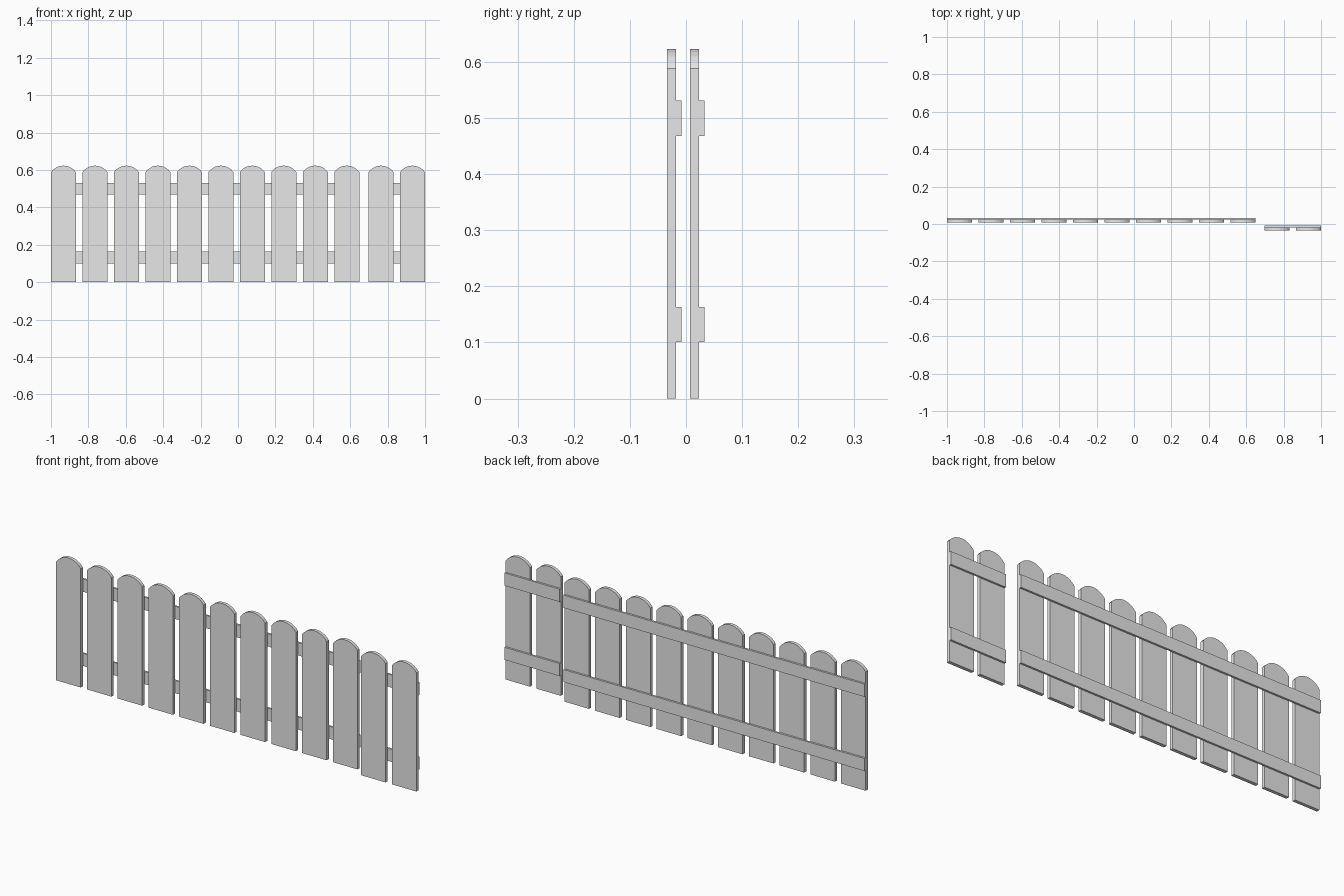
import bpy
import bmesh
import math

if "Cube" in bpy.data.objects:
    bpy.data.objects.remove(bpy.data.objects["Cube"])

# One plain colour for the whole fence
grey = bpy.data.materials.new("light grey")
grey.diffuse_color = (0.8, 0.8, 0.8, 1)
grey.use_nodes = True
grey.node_tree.nodes["Principled BSDF"].inputs["Base Color"].default_value = grey.diffuse_color

WIDTH, PITCH = 0.134, 0.1683      # picket width and spacing
SHOULDER, TOP = 0.588, 0.623      # start and crown of the rounded top
THICK = 0.0165                    # picket thickness
RAIL = 0.0095                     # rail thickness
RAIL_HEIGHTS = ((0.101, 0.163), (0.468, 0.531))


def extrude_profile(name, points, y0, y1):
    """Extrude an (x, z) outline from y0 to y1."""
    bm = bmesh.new()
    face = bm.faces.new([bm.verts.new((x, y0, z)) for x, z in points])
    ext = bmesh.ops.extrude_face_region(bm, geom=[face])
    moved = [g for g in ext["geom"] if isinstance(g, bmesh.types.BMVert)]
    bmesh.ops.translate(bm, verts=moved, vec=(0, y1 - y0, 0))
    bmesh.ops.recalc_face_normals(bm, faces=bm.faces)
    mesh = bpy.data.meshes.new(name)
    bm.to_mesh(mesh)
    bm.free()
    mesh.materials.append(grey)
    obj = bpy.data.objects.new(name, mesh)
    bpy.context.collection.objects.link(obj)
    return obj


def picket_outline(x0, steps=10):
    """Board outline with a shallow arc on top."""
    half, rise = WIDTH / 2, TOP - SHOULDER
    radius = (half ** 2 + rise ** 2) / (2 * rise)
    sweep = math.asin(half / radius)
    cx = x0 + half
    pts = [(x0, 0), (x0 + WIDTH, 0)]
    for i in range(steps + 1):
        a = sweep * (1 - 2 * i / steps)
        pts.append((cx + radius * math.sin(a), TOP - radius + radius * math.cos(a)))
    return pts


def fence_panel(name, x0, count, y0):
    # Pickets
    for i in range(count):
        extrude_profile(f"{name}_picket_{i + 1}", picket_outline(x0 + i * PITCH), y0, y0 + THICK)
    # Rails across the back
    x1 = x0 + (count - 1) * PITCH + WIDTH
    for label, (z0, z1) in zip(("lower", "upper"), RAIL_HEIGHTS):
        extrude_profile(f"{name}_{label}_rail", [(x0, z0), (x1, z0), (x1, z1), (x0, z1)],
                        y0 + THICK, y0 + THICK + RAIL)


# Long panel at the back, short gate panel set forward on the right
fence_panel("long_panel", -1.0, 10, 0.007)
fence_panel("gate_panel", 1.0 - WIDTH - PITCH, 2, -0.034)
